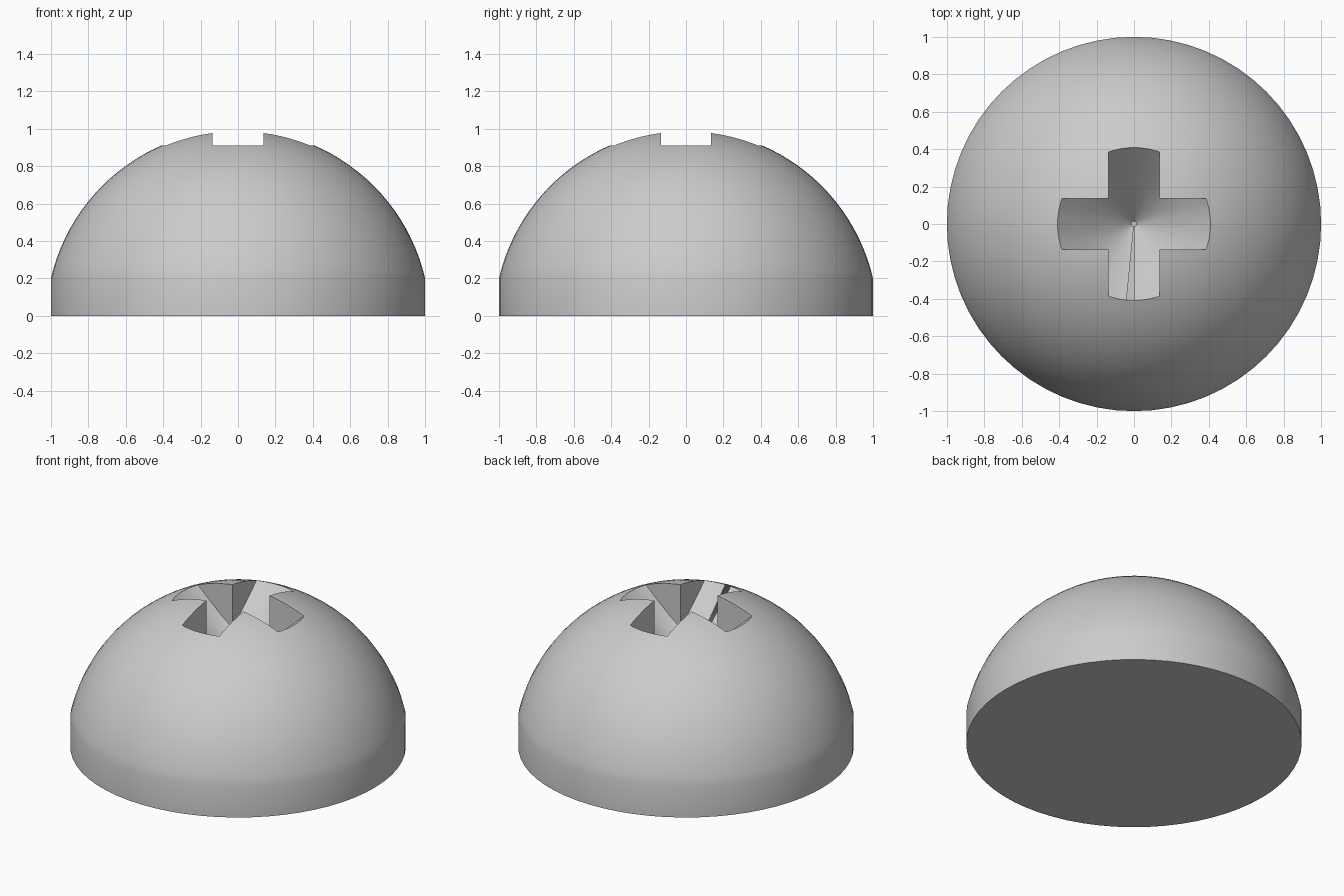
import bpy, bmesh
from math import sin, cos, pi, atan2, hypot

cube = bpy.data.objects.get("Cube")
if cube:
    bpy.data.objects.remove(cube, do_unlink=True)

metal = bpy.data.materials.new("plain_grey")
metal.use_nodes = True
GREY = (0.6, 0.6, 0.6, 1)
metal.diffuse_color = GREY
metal.node_tree.nodes["Principled BSDF"].inputs["Base Color"].default_value = GREY


def add_object(name, bm):
    bmesh.ops.recalc_face_normals(bm, faces=bm.faces)
    mesh = bpy.data.meshes.new(name)
    bm.to_mesh(mesh)
    bm.free()
    mesh.materials.append(metal)
    obj = bpy.data.objects.new(name, mesh)
    bpy.context.collection.objects.link(obj)
    return obj


def lathe(name, profile, steps=64):
    """Solid of revolution from (radius, height) pairs, capped at both ends."""
    bm = bmesh.new()
    rings = [[bm.verts.new((r * cos(2 * pi * i / steps), r * sin(2 * pi * i / steps), z))
              for i in range(steps)] for r, z in profile]
    for a, b in zip(rings, rings[1:]):
        for i in range(steps):
            j = (i + 1) % steps
            bm.faces.new((a[i], a[j], b[j], b[i]))
    bm.faces.new(rings[0])
    bm.faces.new(rings[-1])
    return add_object(name, bm)


def boolean(target, tool, operation):
    mod = target.modifiers.new("cut", 'BOOLEAN')
    mod.object, mod.operation, mod.solver = tool, operation, 'EXACT'
    bpy.context.view_layer.objects.active = target
    bpy.ops.object.modifier_apply(modifier=mod.name)
    bpy.data.objects.remove(tool, do_unlink=True)


# Domed head: short straight rim topped by a spherical cap
RIM, CENTRE, RINGS = 0.2, -0.031, 24
radius = hypot(1, RIM - CENTRE)
start = atan2(RIM - CENTRE, 1)
profile = [(1, 0), (1, RIM)]
for k in range(1, RINGS):
    a = start + (pi / 2 - start) * k / RINGS
    profile.append((radius * cos(a), CENTRE + radius * sin(a)))
profile.append((0.005, CENTRE + radius))
head = lathe("domed_head", profile)

# Cross recess: plus-shaped prism trimmed by a cone, giving a sloping floor
ARM, REACH = 0.135, 0.7
bm = bmesh.new()
corners = []
for q in range(4):
    c, s = (1, 0, -1, 0)[q], (0, 1, 0, -1)[q]
    for x, y in ((REACH, -ARM), (REACH, ARM), (ARM, ARM)):
        corners.append(bm.verts.new((x * c - y * s, x * s + y * c, 0.3)))
base = bm.faces.new(corners)
top = bmesh.ops.extrude_face_region(bm, geom=[base])
bmesh.ops.translate(bm, vec=(0, 0, 1),
                    verts=[v for v in top["geom"] if isinstance(v, bmesh.types.BMVert)])
cross = add_object("cross_cutter", bm)
cone = lathe("cone_cutter", [(0.015, 0.518), (0.65, 1.15)])
boolean(cross, cone, 'INTERSECT')
boolean(head, cross, 'DIFFERENCE')

# Smooth dome with crisp recess and base edges
bpy.ops.object.select_all(action='DESELECT')
head.select_set(True)
bpy.context.view_layer.objects.active = head
bpy.ops.object.shade_smooth_by_angle(angle=pi / 6)
